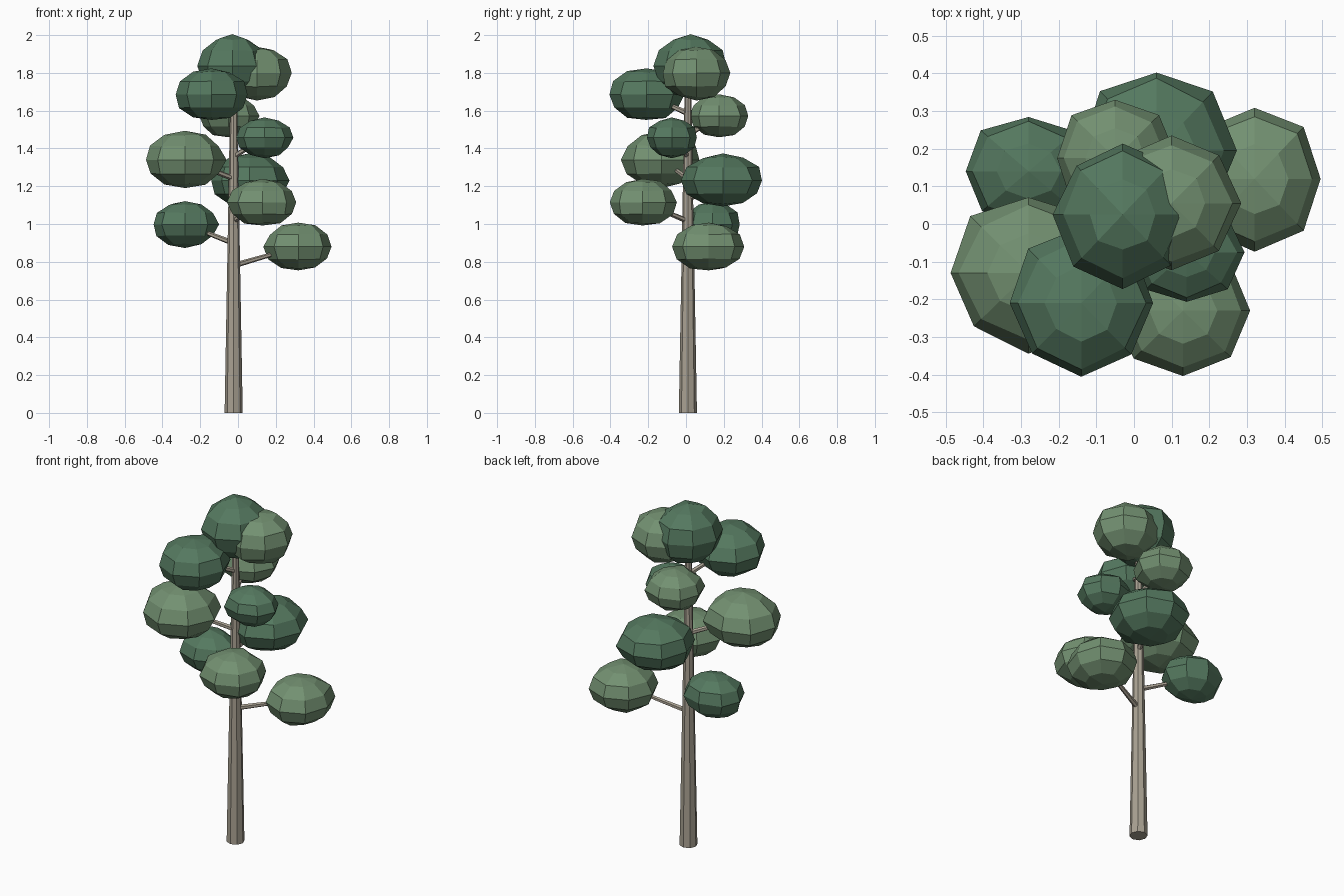
import bpy, bmesh, random
from mathutils import Vector, Matrix

if "Cube" in bpy.data.objects:
    bpy.data.objects.remove(bpy.data.objects["Cube"])

random.seed(4)


def material(name, rgb):
    m = bpy.data.materials.new(name)
    m.diffuse_color = (*rgb, 1)
    m.use_nodes = True
    m.node_tree.nodes["Principled BSDF"].inputs["Base Color"].default_value = m.diffuse_color
    return m


BARK = material("bark", (0.40, 0.36, 0.29))
DARK = material("dark_leaf", (0.09, 0.19, 0.115))
LIGHT = material("light_leaf", (0.17, 0.28, 0.165))


def finish(name, bm, mat):
    me = bpy.data.meshes.new(name)
    bm.to_mesh(me)
    bm.free()
    me.materials.append(mat)
    ob = bpy.data.objects.new(name, me)
    bpy.context.collection.objects.link(ob)
    return ob


def limb(name, a, b, r1, r2, sides):
    """Tapered cylinder from point a to point b."""
    a, b = Vector(a), Vector(b)
    d = b - a
    rot = d.to_track_quat('Z', 'Y').to_matrix().to_4x4()
    bm = bmesh.new()
    bmesh.ops.create_cone(bm, cap_ends=True, segments=sides, radius1=r1,
                          radius2=r2, depth=d.length,
                          matrix=Matrix.Translation((a + b) / 2) @ rot)
    finish(name, bm, BARK)


def clump(name, centre, size, mat):
    """Flattened, slightly irregular low-poly leaf ball."""
    bm = bmesh.new()
    bmesh.ops.create_uvsphere(bm, u_segments=8, v_segments=6, radius=1)
    for v in bm.verts:
        k = 1 + random.uniform(-0.04, 0.04)
        v.co = Vector(centre) + Vector([c * s * k for c, s in zip(v.co, size)])
    finish(name, bm, mat)


# Trunk
TX, TY = -0.023, 0.01
limb("trunk", (TX, TY, 0), (TX, TY, 1.80), 0.048, 0.016, 8)

# Leaf clumps: centre, half sizes, colour
clumps = [
    ((0.32, 0.12, 0.88), (0.18, 0.19, 0.13), LIGHT),
    ((-0.28, 0.14, 0.998), (0.173, 0.148, 0.122), DARK),
    ((0.13, -0.23, 1.115), (0.185, 0.18, 0.125), LIGHT),
    ((0.06, 0.195, 1.23), (0.205, 0.215, 0.14), DARK),
    ((-0.28, -0.13, 1.34), (0.213, 0.208, 0.148), LIGHT),
    ((0.14, -0.075, 1.457), (0.15, 0.135, 0.105), DARK),
    ((-0.05, 0.175, 1.572), (0.16, 0.157, 0.113), LIGHT),
    ((-0.14, -0.21, 1.685), (0.192, 0.197, 0.138), DARK),
    ((0.10, 0.055, 1.80), (0.182, 0.184, 0.142), LIGHT),
]
for i, (c, s, m) in enumerate(clumps, 1):
    clump(f"leaf_clump_{i}", c, s, m)
    # Branch rising from the trunk into the clump
    limb(f"branch_{i}", (TX, TY, c[2] - 0.10), c, 0.015, 0.009, 6)

# Crown clump
clump("crown_clump", (-0.03, 0.025, 1.836), (0.18, 0.19, 0.164), DARK)
